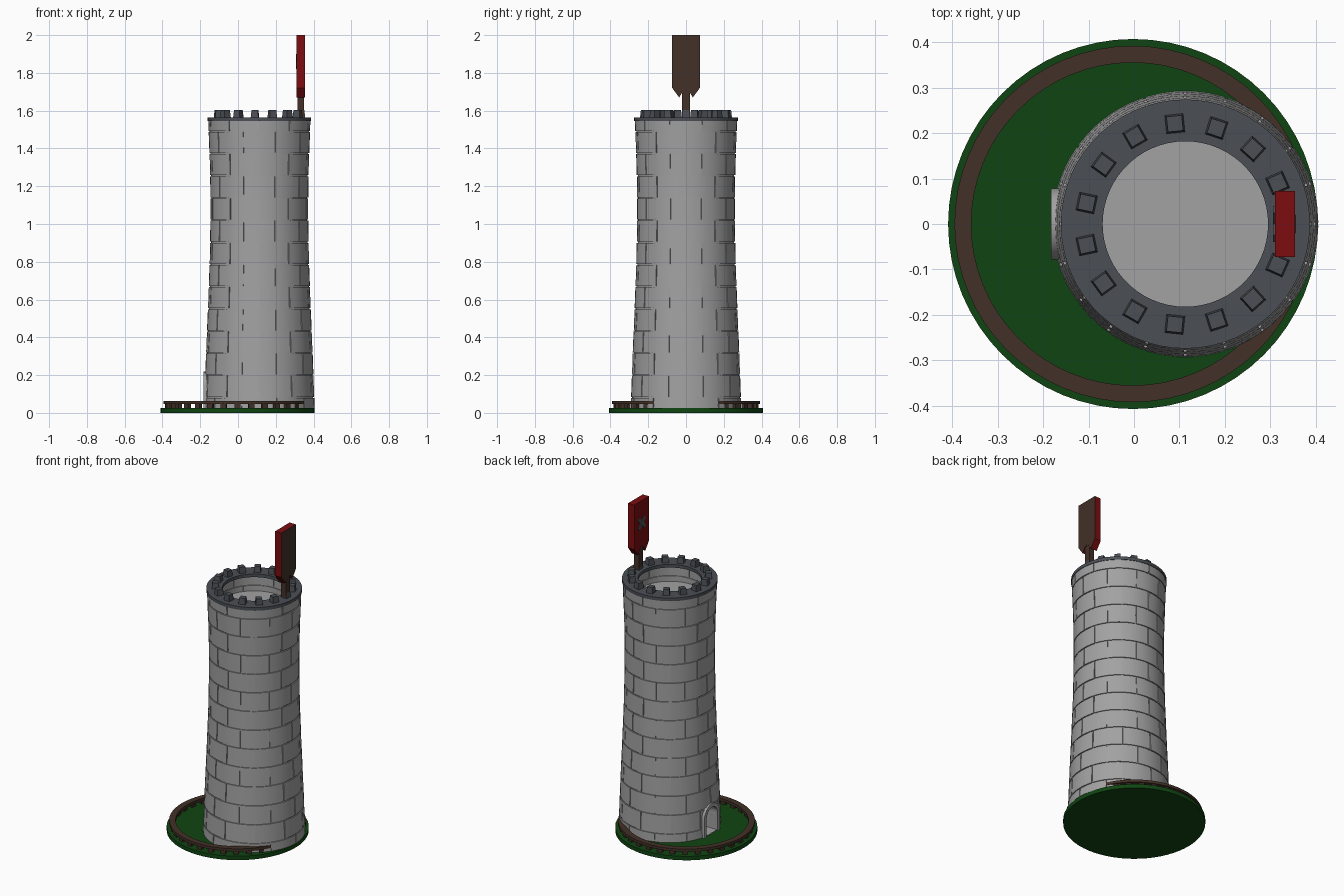
import bpy, bmesh, math
from mathutils import Matrix, Vector

if "Cube" in bpy.data.objects:
    bpy.data.objects.remove(bpy.data.objects["Cube"])

CX = 0.113          # tower axis
FLOOR = 1.45        # lookout floor height
TAU = math.tau


def material(name, rgb):
    m = bpy.data.materials.new(name)
    m.use_nodes = True
    m.diffuse_color = (*rgb, 1)
    m.node_tree.nodes["Principled BSDF"].inputs["Base Color"].default_value = (*rgb, 1)
    return m


STONE = material("grey stone", (0.36, 0.36, 0.36))
SLATE = material("dark slate", (0.07, 0.078, 0.09))
GRASS = material("dark green grass", (0.005, 0.06, 0.006))
WOOD = material("dark brown wood", (0.054, 0.03, 0.02))
RED = material("deep red cloth", (0.2, 0.004, 0.005))


def finish(name, bm, mats, x=0.0, smooth=True):
    bmesh.ops.recalc_face_normals(bm, faces=bm.faces)
    me = bpy.data.meshes.new(name)
    bm.to_mesh(me)
    bm.free()
    ob = bpy.data.objects.new(name, me)
    ob.location.x = x
    bpy.context.collection.objects.link(ob)
    for m in mats:
        me.materials.append(m)
    if smooth:
        select(ob)
        bpy.ops.object.shade_smooth_by_angle(angle=math.radians(30))
    return ob


def select(ob):
    bpy.ops.object.select_all(action="DESELECT")
    ob.select_set(True)
    bpy.context.view_layer.objects.active = ob


def lathe(bm, profile, segs=60):
    """Spin a profile of (radius, z); ends on the axis are closed by merging."""
    verts = [bm.verts.new((r, 0, z)) for r, z in profile]
    edges = [bm.edges.new(p) for p in zip(verts, verts[1:])]
    bmesh.ops.spin(bm, geom=verts + edges, axis=(0, 0, 1), cent=(0, 0, 0),
                   steps=segs, angle=TAU)
    bmesh.ops.remove_doubles(bm, verts=bm.verts, dist=1e-5)


def box(bm, size, matrix, taper=1.0):
    out = bmesh.ops.create_cube(bm, size=1)["verts"]
    for v in out:
        k = taper if v.co.z > 0 else 1
        v.co = matrix @ Vector((v.co.x * size[0] * k, v.co.y * size[1] * k, v.co.z * size[2]))


def prism(bm, outline, x0, x1):
    """Extrude a (y, z) outline along x."""
    face = bm.faces.new([bm.verts.new((x0, y, z)) for y, z in outline])
    new = bmesh.ops.extrude_face_region(bm, geom=[face])["geom"]
    bmesh.ops.translate(bm, vec=(x1 - x0, 0, 0),
                        verts=[g for g in new if isinstance(g, bmesh.types.BMVert)])


def arch(half, spring, base):
    arc = [(half * math.cos(math.pi * i / 12), spring + half * math.sin(math.pi * i / 12))
           for i in range(13)]
    return [(half, base)] + arc + [(-half, base)]


# Waisted wall radius by height
WALL = [(0.293, 0.02), (0.283, 0.3), (0.272, 0.56), (0.263, 0.8), (0.259, 1.02),
        (0.259, 1.2), (0.264, 1.37), (0.271, 1.55)]


def wall_radius(z):
    for (r0, z0), (r1, z1) in zip(WALL, WALL[1:]):
        if z <= z1:
            return r0 + (r1 - r0) * (z - z0) / (z1 - z0)
    return WALL[-1][0]


def brick(bm, a0, a1, z0, z1, front, back, steps=5):
    """Curved block between two angles; front and back give radius by height."""
    rings = []
    for i in range(steps + 1):
        a = a0 + (a1 - a0) * i / steps
        rings.append([bm.verts.new((f(z) * math.cos(a), f(z) * math.sin(a), z))
                      for f, z in ((front, z0), (front, z1), (back, z1), (back, z0))])
    for p, q in zip(rings, rings[1:]):
        for j in range(4):
            k = (j + 1) % 4
            bm.faces.new((p[j], p[k], q[k], q[j]))
    bm.faces.new(rings[0])
    bm.faces.new(rings[-1])


def courses(bm, levels, front, back, gap=0.006, count=10):
    for row, (z0, z1) in enumerate(zip(levels, levels[1:])):
        for i in range(count):
            a = TAU * (i + row % 2 / 2) / count
            brick(bm, a + 0.01, a + TAU / count - 0.01, z0 + gap / 2, z1 - gap / 2, front, back)


# Grass base
bm = bmesh.new()
lathe(bm, [(0, 0), (0.407, 0), (0.407, 0.025), (0, 0.025)], 64)
finish("grass_base", bm, [GRASS], -0.002)

# Tower core, hollow above the lookout floor
bm = bmesh.new()
lathe(bm, [(0, 0.022)] + [(r - 0.006, max(z, 0.022)) for r, z in WALL]
      + [(0.2, 1.55), (0.2, FLOOR), (0, FLOOR)])
core = finish("tower_core", bm, [STONE], CX)

# Brick courses outside, and lining inside the parapet
levels = [0.024] + [1.49 - 0.1173 * k for k in range(12, -1, -1)] + [1.548]
bm = bmesh.new()
courses(bm, levels, wall_radius, lambda z: wall_radius(z) - 0.03)
bricks = finish("wall_bricks", bm, [STONE], CX)
bm = bmesh.new()
courses(bm, [FLOOR, 1.49, 1.548], lambda z: 0.195, lambda z: 0.21)
finish("parapet_lining", bm, [STONE], CX)

# Doorway cut through the wall on the -x side
bm = bmesh.new()
prism(bm, arch(0.055, 0.14, 0.03), -0.4, 0.05)
cutter = finish("doorway_cutter", bm, [STONE], smooth=False)
cutter.hide_render = True
for ob in (core, bricks):
    select(ob)
    mod = ob.modifiers.new("doorway", "BOOLEAN")
    mod.operation, mod.object, mod.solver = "DIFFERENCE", cutter, "EXACT"
    bpy.ops.object.modifier_apply(modifier=mod.name)
bpy.data.objects.remove(cutter)

# Arched stone door surround
bm = bmesh.new()
prism(bm, arch(0.078, 0.14, 0.025) + arch(0.055, 0.14, 0.025)[::-1], -0.183, -0.13)
finish("door_surround", bm, [STONE])

# Slate coping ring and merlons
bm = bmesh.new()
lathe(bm, [(0.182, 1.545), (0.274, 1.545), (0.274, 1.565), (0.182, 1.565), (0.182, 1.545)])
finish("coping_ring", bm, [SLATE], CX)
bm = bmesh.new()
for i in range(15):
    box(bm, (0.042, 0.042, 0.045),
        Matrix.Rotation(TAU * i / 15, 4, "Z") @ Matrix.Translation((0.222, 0, 1.58)), 0.8)
finish("merlons", bm, [SLATE], CX, False)

# Low wooden fence: rail and posts
bm = bmesh.new()
lathe(bm, [(0.355, 0.047), (0.392, 0.047), (0.392, 0.064), (0.355, 0.064), (0.355, 0.047)], 64)
finish("fence_rail", bm, [WOOD], -0.003)
bm = bmesh.new()
for i in range(32):
    box(bm, (0.022, 0.03, 0.03),
        Matrix.Rotation(TAU * i / 32, 4, "Z") @ Matrix.Translation((0.373, 0, 0.036)))
finish("fence_posts", bm, [WOOD], -0.003, False)

# Banner pole
bm = bmesh.new()
box(bm, (0.034, 0.04, 0.2), Matrix.Translation((0.333, 0, 1.655)))
finish("banner_pole", bm, [WOOD], smooth=False)

# Swallow-tailed banner: red with a wooden +x side
half = [(0, 1.71), (0.018, 1.7), (0.036, 1.67), (0.073, 1.72), (0.073, 2.0)]
bm = bmesh.new()
prism(bm, half + [(-y, z) for y, z in half[:0:-1]], 0.31, 0.354)
bmesh.ops.recalc_face_normals(bm, faces=bm.faces)
for f in bm.faces:
    f.material_index = 1 if f.normal.x > 0.9 else 0
finish("banner", bm, [RED, WOOD], smooth=False)

# Plain dark cross plate on the red side
bm = bmesh.new()
for tilt in (45, -45):
    box(bm, (0.006, 0.022, 0.09), Matrix.Translation((0.309, 0, 1.86))
        @ Matrix.Rotation(math.radians(tilt), 4, "X"))
finish("banner_cross", bm, [SLATE], smooth=False)
